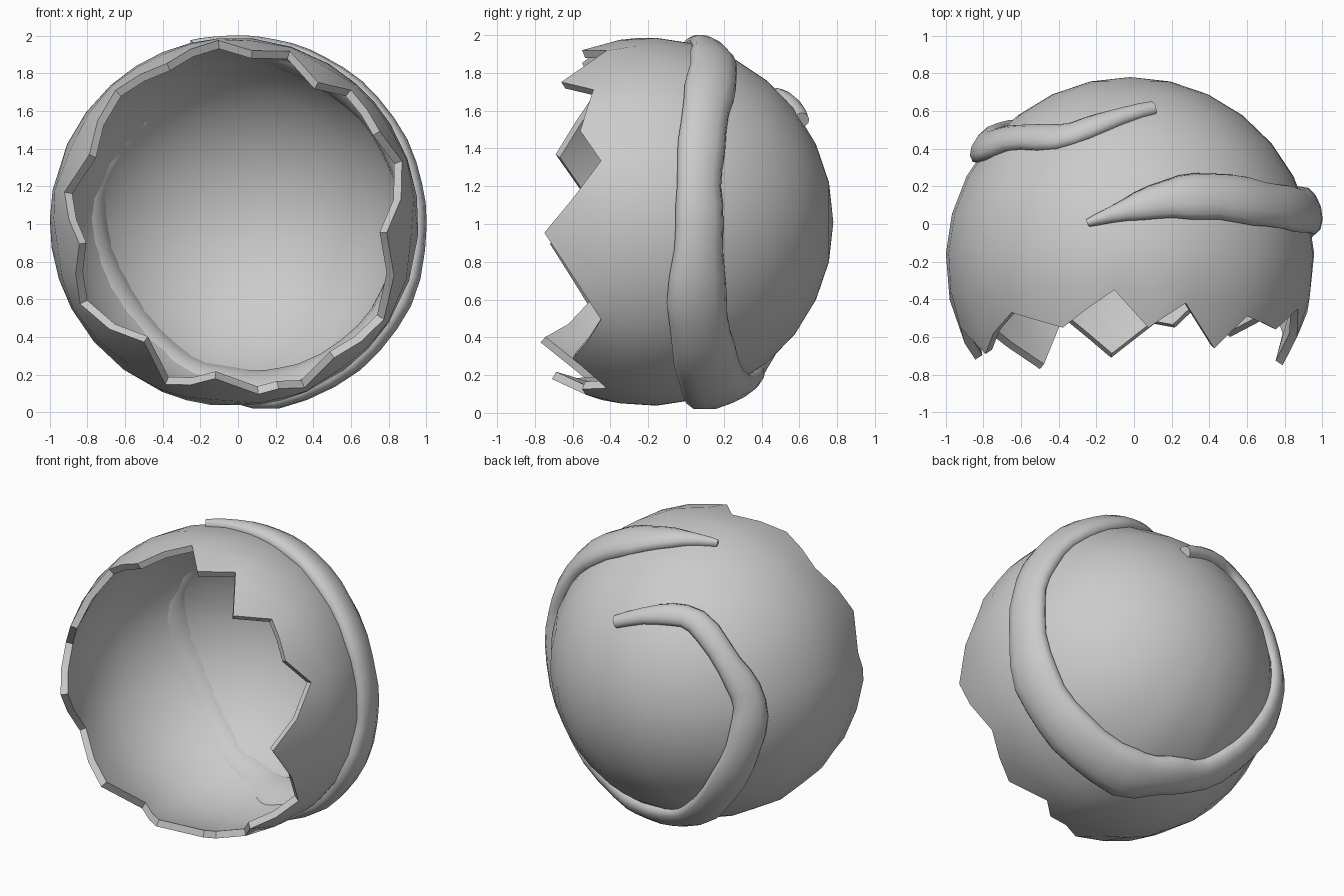
import bpy, bmesh, math
from mathutils import Vector

if "Cube" in bpy.data.objects:
    bpy.data.objects.remove(bpy.data.objects["Cube"])

C = Vector((-0.02, -0.2, 1.01))   # shell centre
R = 0.98                          # shell radius
THICK = 0.045


def finish(bm, name, angle):
    bmesh.ops.recalc_face_normals(bm, faces=bm.faces[:])
    me = bpy.data.meshes.new(name)
    bm.to_mesh(me)
    bm.free()
    ob = bpy.data.objects.new(name, me)
    bpy.context.collection.objects.link(ob)
    bpy.ops.object.select_all(action='DESELECT')
    ob.select_set(True)
    bpy.context.view_layer.objects.active = ob
    bpy.ops.object.shade_smooth_by_angle(angle=math.radians(angle))
    return ob


def polar(phi, th):
    """Direction at angle phi from the back pole, turned th about the y axis."""
    return Vector((math.sin(phi) * math.cos(th), math.cos(phi),
                   math.sin(phi) * math.sin(th)))


# Broken rim: (angle around the opening, y of the edge)
rim = [(-172, -.72), (-152, -.52), (-127, -.77), (-113, -.49), (-97, -.71),
       (-82, -.53), (-75, -.55), (-67, -.42), (-53.6, -.6), (-33, -.45),
       (-4, -.75), (20, -.45), (32, -.56), (48.5, -.49), (59, -.66),
       (72, -.42), (84, -.55), (95, -.35), (113, -.55), (132, -.47),
       (155, -.69), (170, -.55)]

# Columns: every rim corner, plus a midpoint along the wide straight breaks
cols = []
for i, (a, y) in enumerate(rim):
    b, y2 = rim[(i + 1) % len(rim)]
    if b < a:
        b += 360
    n = 2 if b - a > 15 else 1
    for k in range(n):
        f = k / n
        cols.append((math.radians(a + (b - a) * f),
                     math.acos((y + (y2 - y) * f - C.y) / R)))

# Shell: outer and inner skins joined by the broken edge
bm = bmesh.new()
rows = [math.radians(12.5 * k) for k in range(1, 8)]
skins = []
for rad in (R, R - THICK):
    pole = bm.verts.new(C + Vector((0, rad, 0)))
    grid = []
    for th, end in cols:
        phis = rows + [(rows[-1] + end) / 2, end]
        grid.append([bm.verts.new(C + polar(p, th) * rad) for p in phis])
    for i, c in enumerate(grid):
        d = grid[(i + 1) % len(grid)]
        bm.faces.new((pole, c[0], d[0]))
        for j in range(len(c) - 1):
            bm.faces.new((c[j], c[j + 1], d[j + 1], d[j]))
    skins.append(grid)
outer, inner = skins
for i in range(len(cols)):
    k = (i + 1) % len(cols)
    bm.faces.new((outer[i][-1], outer[k][-1], inner[k][-1], inner[i][-1]))
finish(bm, "broken_shell", 40)

# Vine path hugging the shell: x, y, z, half width
path = [(-.25, .01, 1.97, .02), (-.05, .07, 1.95, .06), (.18, .13, 1.91, .11),
        (.42, .14, 1.8, .135), (.68, .1, 1.6, .13), (.87, .07, 1.3, .125),
        (.92, .07, 1.0, .13), (.85, .06, .6, .16), (.6, .1, .3, .165),
        (.22, .17, .12, .18), (-.03, .27, .16, .14), (-.29, .34, .22, .12),
        (-.55, .43, .5, .12), (-.74, .44, .85, .12), (-.78, .42, 1.15, .11),
        (-.65, .46, 1.4, .085), (-.4, .46, 1.63, .08), (-.17, .53, 1.64, .065),
        (.1, .61, 1.55, .04)]
pts = [Vector(p) for p in path]


def catmull(p0, p1, p2, p3, t):
    return (2 * p1 + (p2 - p0) * t + (2 * p0 - 5 * p1 + 4 * p2 - p3) * t * t
            + (3 * p1 - p0 - 3 * p2 + p3) * t ** 3) / 2


SUB, SIDES = 3, 12
samples = []
last = len(pts) - 1
for i in range(last):
    for k in range(SUB):
        samples.append(catmull(pts[max(i - 1, 0)], pts[i], pts[i + 1],
                               pts[min(i + 2, last)], k / SUB))
samples.append(pts[-1])
dirs = [(s.to_3d() - C).normalized() for s in samples]

bm = bmesh.new()
rings = []
for i, (s, n) in enumerate(zip(samples, dirs)):
    t = (dirs[min(i + 1, len(dirs) - 1)] - dirs[max(i - 1, 0)]).normalized()
    side = n.cross(t).normalized()
    w = s.w * (1 + .04 * math.sin(i * 1.9))
    h = .025 + .34 * w
    centre = C + n * (R + .004)
    rings.append([bm.verts.new(centre + side * w * math.cos(a) + n * h * math.sin(a))
                  for a in (2 * math.pi * k / SIDES for k in range(SIDES))])
for a, b in zip(rings, rings[1:]):
    for k in range(SIDES):
        m = (k + 1) % SIDES
        bm.faces.new((a[k], a[m], b[m], b[k]))
bm.faces.new(rings[0])
bm.faces.new(rings[-1])
finish(bm, "wrapped_vine", 60)
